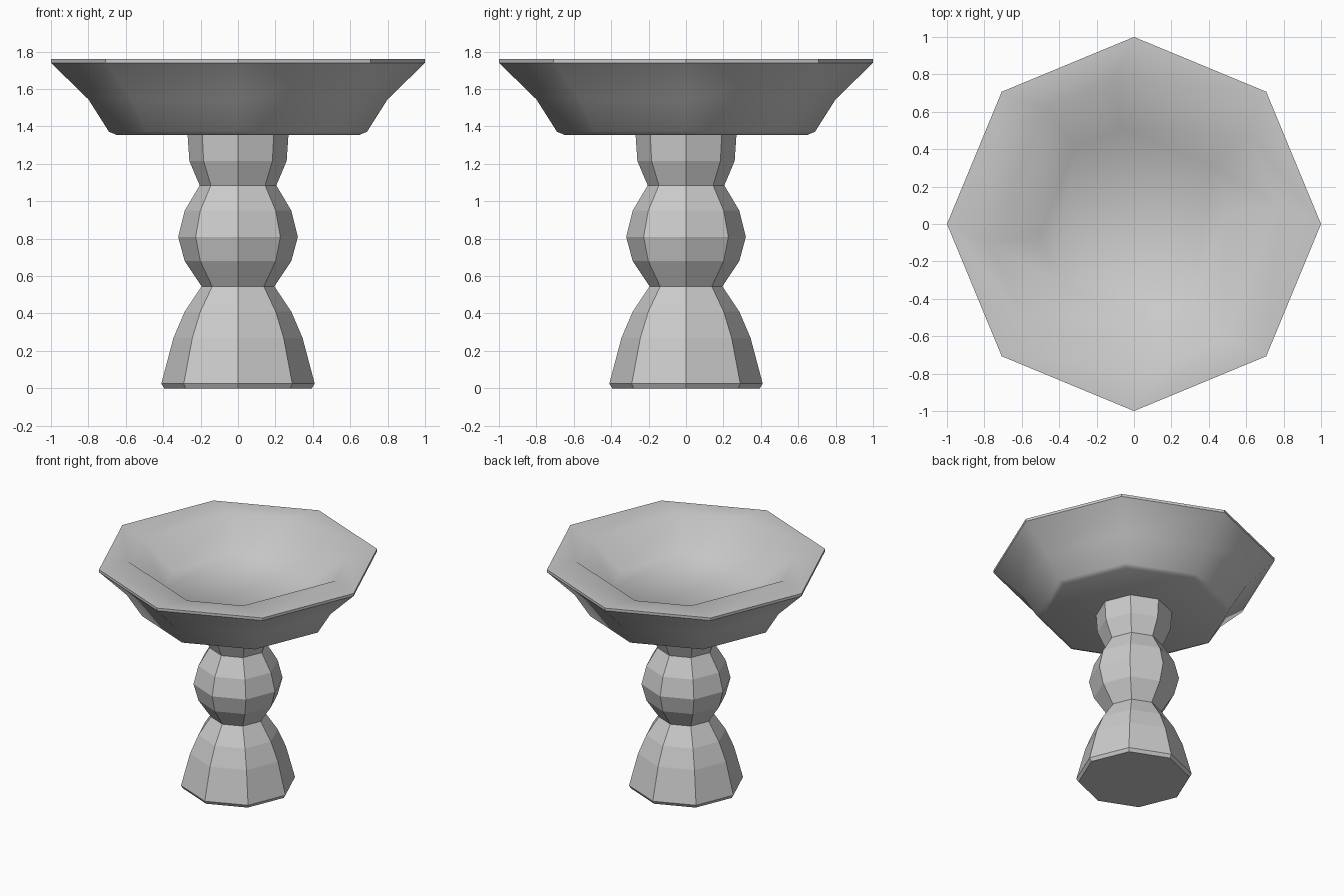
import bpy, bmesh
from math import cos, sin, radians

if "Cube" in bpy.data.objects:
    bpy.data.objects.remove(bpy.data.objects["Cube"])

EVEN = [45 * i for i in range(8)]                                # regular octagon
SKEW = [90 * (i // 2) + (7.5, 37.6)[i % 2] for i in range(8)]    # basin outline


def loft(name, rings):
    """Skin a stack of (radius, z, angles) rings and cap both ends."""
    bm = bmesh.new()
    loops = [[bm.verts.new((r * cos(radians(a)), r * sin(radians(a)), z)) for a in angles]
             for r, z, angles in rings]
    for low, high in zip(loops, loops[1:]):
        for i in range(8):
            j = (i + 1) % 8
            bm.faces.new((low[i], low[j], high[j], high[i]))
    bm.faces.new(loops[0][::-1])
    bm.faces.new(loops[-1])
    bmesh.ops.recalc_face_normals(bm, faces=bm.faces)
    mesh = bpy.data.meshes.new(name)
    bm.to_mesh(mesh)
    bm.free()
    obj = bpy.data.objects.new(name, mesh)
    bpy.context.collection.objects.link(obj)
    return obj


# Faceted pedestal: flared foot, round knop, neck
profile = [(0.395, 0), (0.41, 0.025), (0.345, 0.27), (0.285, 0.41), (0.195, 0.545),
           (0.285, 0.68), (0.32, 0.81), (0.285, 0.95), (0.205, 1.085),
           (0.26, 1.215), (0.27, 1.36)]
loft("pedestal", [(r, z, EVEN) for r, z in profile])

# Bowl: octagonal outside, thin lip, twisted basin inside
outside = [(0.65, 1.355), (0.69, 1.372), (0.80, 1.545), (1.0, 1.74), (1.0, 1.76)]
basin = [(0.78, 1.76), (0.515, 1.555)]
bowl = loft("bowl", [(r, z, EVEN) for r, z in outside] + [(r, z, SKEW) for r, z in basin])

# Soft shading on the bowl, crisp lip
bpy.context.view_layer.objects.active = bowl
bowl.select_set(True)
bpy.ops.object.shade_smooth_by_angle(angle=radians(42))
